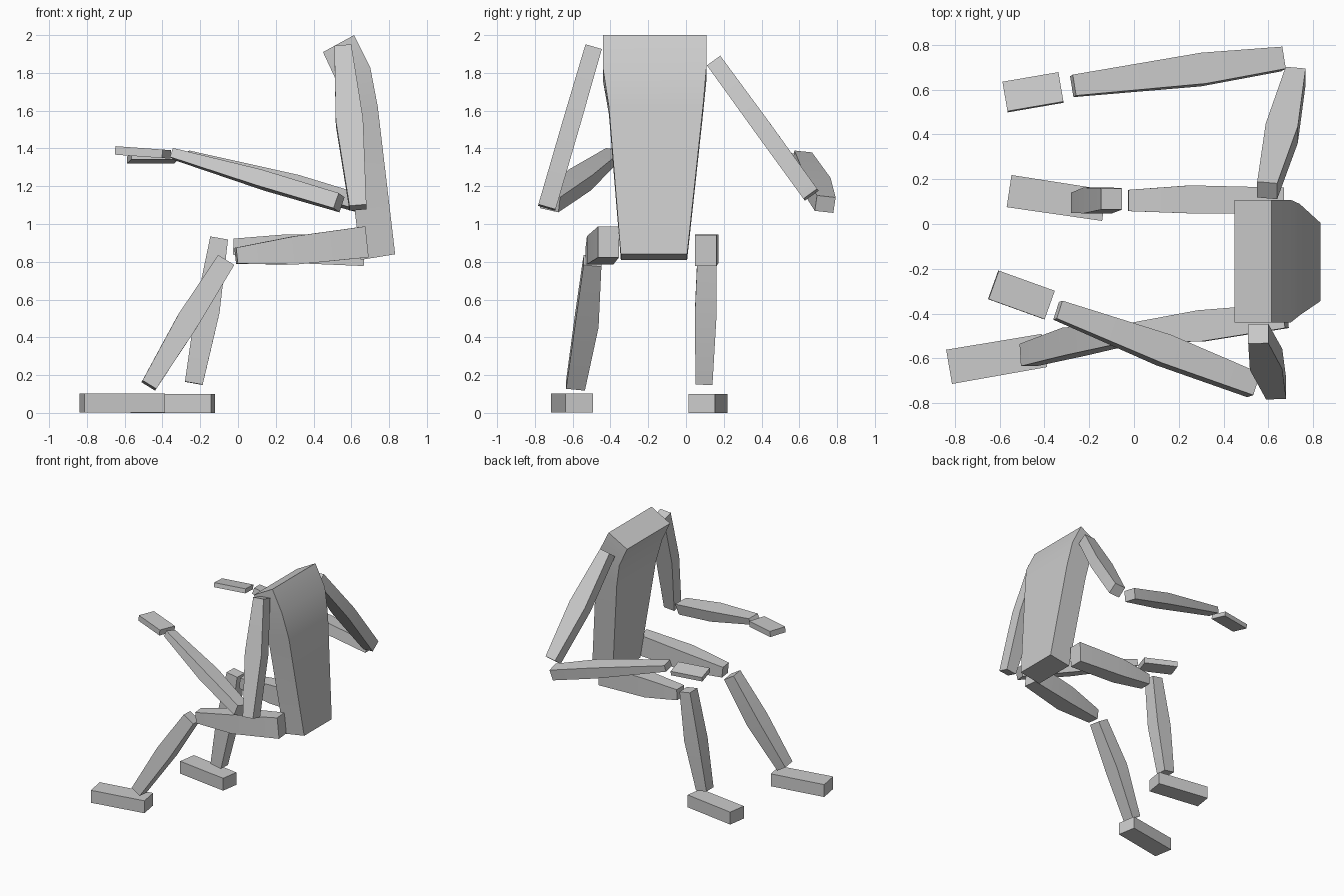
import bpy, bmesh
from mathutils import Vector


def loft(name, rings):
    """Skin a row of four-cornered rings and cap both ends."""
    bm = bmesh.new()
    rows = [[bm.verts.new(p) for p in r] for r in rings]
    for a, b in zip(rows, rows[1:]):
        for i in range(4):
            j = (i + 1) % 4
            bm.faces.new((a[i], a[j], b[j], b[i]))
    bm.faces.new(rows[0])
    bm.faces.new(rows[-1])
    bmesh.ops.recalc_face_normals(bm, faces=bm.faces)
    me = bpy.data.meshes.new(name)
    bm.to_mesh(me)
    bm.free()
    ob = bpy.data.objects.new(name, me)
    bpy.context.collection.objects.link(ob)
    bpy.ops.object.select_all(action='DESELECT')
    ob.select_set(True)
    bpy.context.view_layer.objects.active = ob
    bpy.ops.object.shade_smooth_by_angle(angle=0.5)


def limb(name, side, *stations):
    """Box limb; each station is centre, width along side, thickness across."""
    pts = [Vector(s[0]) for s in stations]
    axis = (pts[-1] - pts[0]).normalized()
    u = Vector(side)
    u = (u - axis * u.dot(axis)).normalized()
    v = axis.cross(u)
    loft(name, [[p + u * (w / 2 * a) + v * (t / 2 * b)
                 for a, b in ((-1, -1), (1, -1), (1, 1), (-1, 1))]
                for p, (_, w, t) in zip(pts, stations)])


# torso: front x,z / back x,z / y range, from shoulders to hips
loft("torso", [[(fx, y0, fz), (bx, y0, bz), (bx, y1, bz), (fx, y1, fz)]
               for fx, fz, bx, bz, y0, y1 in (
    (.45, 1.91, .615, 2.0, -.44, .108),
    (.52, 1.76, .70, 1.83, -.44, .108),
    (.555, 1.58, .74, 1.62, -.408, .09),
    (.65, .81, .832, .84, -.345, .006))])

# arms
X, Y = (1, 0, 0), (0, 1, 0)
limb("upper_arm_near", X, ((.555, -.49, 1.935), .09, .09),
     ((.59, -.605, 1.54), .145, .095), ((.635, -.737, 1.087), .09, .095))
limb("upper_arm_far", X, ((.595, .15, 1.86), .09, .087),
     ((.66, .405, 1.51), .145, .092), ((.722, .662, 1.155), .09, .09))
limb("forearm_near", (0, 1, -.12), ((.535, -.72, 1.113), .105, .085),
     ((.13, -.562, 1.233), .135, .088), ((-.34, -.385, 1.37), .085, .05))
limb("forearm_far", (0, 1, -.15), ((.66, .737, 1.105), .1, .085),
     ((.3, .69, 1.21), .14, .088), ((-.272, .617, 1.36), .095, .05))

# hands
limb("hand_near", Y, ((-.378, -.362, 1.37), .135, .045),
     ((-.628, -.272, 1.388), .135, .045))
limb("hand_far", (0, 1, -.16), ((-.326, .61, 1.349), .135, .035),
     ((-.576, .567, 1.349), .135, .035))

# thighs
limb("thigh_near", Y, ((.677, -.41, .905), .11, .165),
     ((.3, -.455, .86), .14, .15), ((-.01, -.487, .832), .09, .085))
limb("thigh_far", Y, ((.668, .105, .86), .115, .165),
     ((.25, .11, .87), .125, .15), ((-.025, .105, .88), .095, .085))

# shins
limb("shin_near", Y, ((-.065, -.495, .805), .095, .1),
     ((-.265, -.525, .49), .125, .12), ((-.472, -.585, .145), .1, .085))
limb("shin_far", Y, ((-.1, .112, .925), .095, .095),
     ((-.162, .105, .54), .115, .13), ((-.234, .095, .157), .09, .095))

# feet
limb("foot_near", Y, ((-.40, -.565, .052), .15, .1), ((-.826, -.638, .052), .155, .1))
limb("foot_far", Y, ((-.132, .083, .05), .14, .1), ((-.558, .147, .05), .145, .1))
